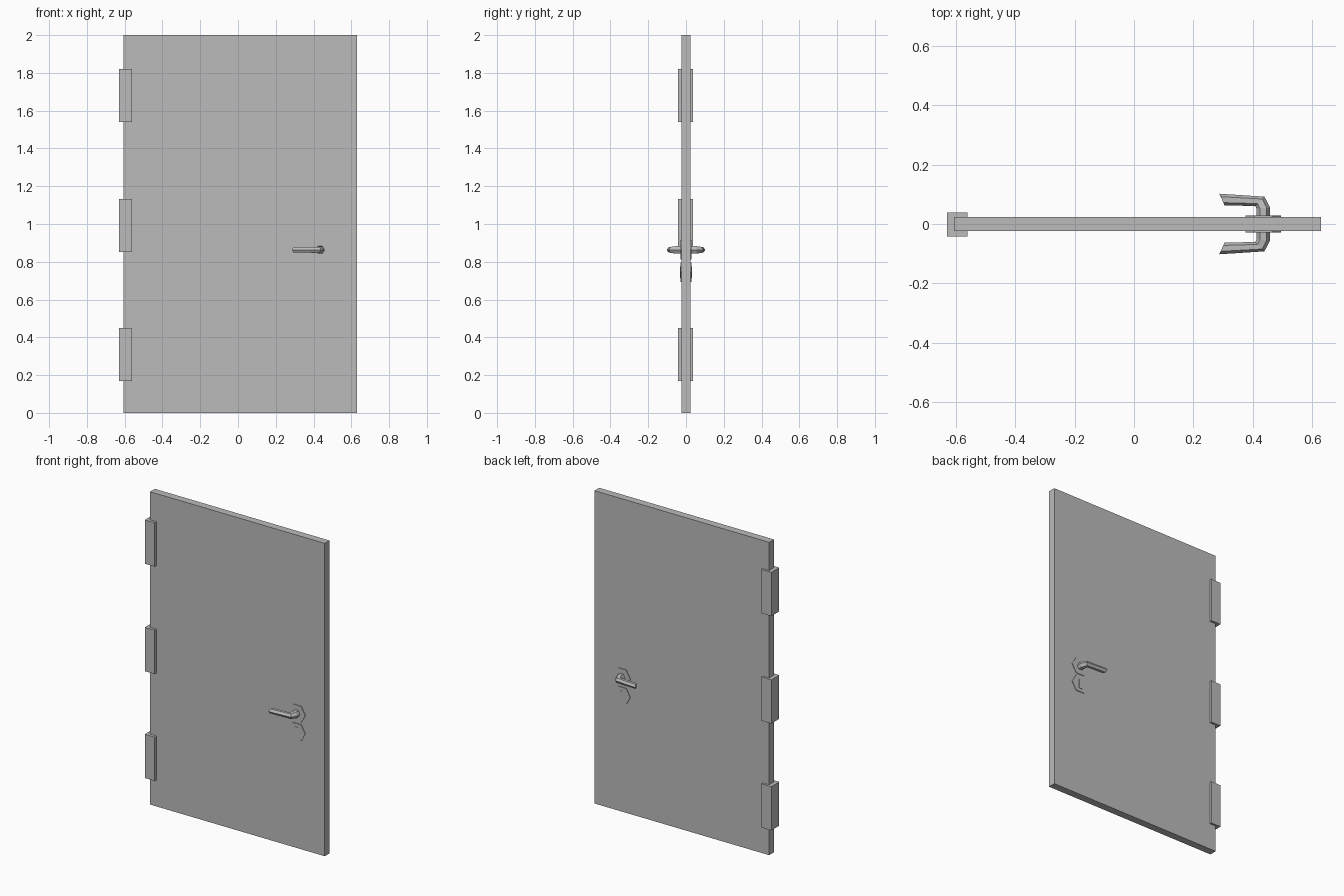
import bpy, bmesh
from math import cos, sin, tau

if "Cube" in bpy.data.objects:
    bpy.data.objects.remove(bpy.data.objects["Cube"], do_unlink=True)

# Single grey paint
grey = bpy.data.materials.new("grey")
grey.use_nodes = True
color = (0.5, 0.5, 0.5, 1)
grey.diffuse_color = color
grey.node_tree.nodes["Principled BSDF"].inputs["Base Color"].default_value = color


def finish(name, bm):
    bmesh.ops.recalc_face_normals(bm, faces=bm.faces)
    mesh = bpy.data.meshes.new(name)
    bm.to_mesh(mesh)
    bm.free()
    mesh.materials.append(grey)
    obj = bpy.data.objects.new(name, mesh)
    bpy.context.collection.objects.link(obj)
    return obj


def box(name, low, high):
    bm = bmesh.new()
    bmesh.ops.create_cube(bm, size=1)
    for v in bm.verts:
        v.co = [(a + b) / 2 + c * (b - a) for a, b, c in zip(low, high, v.co)]
    return finish(name, bm)


def loft(name, rings):
    """Join equal rings of points into a closed solid."""
    bm = bmesh.new()
    loops = [[bm.verts.new(p) for p in ring] for ring in rings]
    for a, b in zip(loops, loops[1:]):
        for i in range(len(a)):
            j = (i + 1) % len(a)
            bm.faces.new((a[i], a[j], b[j], b[i]))
    bm.faces.new(loops[0])
    bm.faces.new(loops[-1])
    return finish(name, bm)


def hexagon(outer, inner, z, half_height):
    """Six-sided section spanning two points in plan."""
    ring = []
    for k in range(6):
        c, s = cos(tau * k / 6), sin(tau * k / 6)
        x, y = [(a + b) / 2 + c * (a - b) / 2 for a, b in zip(outer, inner)]
        ring.append((x, y, z + s * half_height))
    return ring


# Door leaf and three hinges
box("door_panel", (-0.605, -0.024, 0), (0.63, 0.024, 2))
for name, z in (("lower", 0.17), ("middle", 0.853), ("upper", 1.54)):
    box(name + "_hinge", (-0.63, -0.042, z), (-0.56, 0.038, z + 0.28))

# Lever plan: outer corner, inner corner, half height
X, Z = 0.435, 0.863
SECTIONS = [((0.458, 0), (0.412, 0), 0.023),
            ((0.458, 0.055), (0.412, 0.052), 0.023),
            ((0.439, 0.092), (0.408, 0.061), 0.018),
            ((0.287, 0.102), (0.305, 0.062), 0.016)]

for side, s in (("front", -1), ("back", 1)):
    loft(side + "_lever", [hexagon((a[0], s * a[1]), (b[0], s * b[1]), Z, h)
                           for a, b, h in SECTIONS])
    # Thin six-sided plates behind the lever and around the keyhole
    for part, z in (("lever_plate", Z), ("keyhole_plate", 0.745)):
        loft(side + "_" + part, [hexagon((X + 0.06, s * y), (X - 0.06, s * y), z, 0.06)
                                 for y in (0.02, 0.028)])
    # Raised lock slot
    ys = sorted((s * 0.02, s * 0.031))
    box(side + "_lock_slot", (X - 0.01, ys[0], 0.715), (X + 0.01, ys[1], 0.775))
